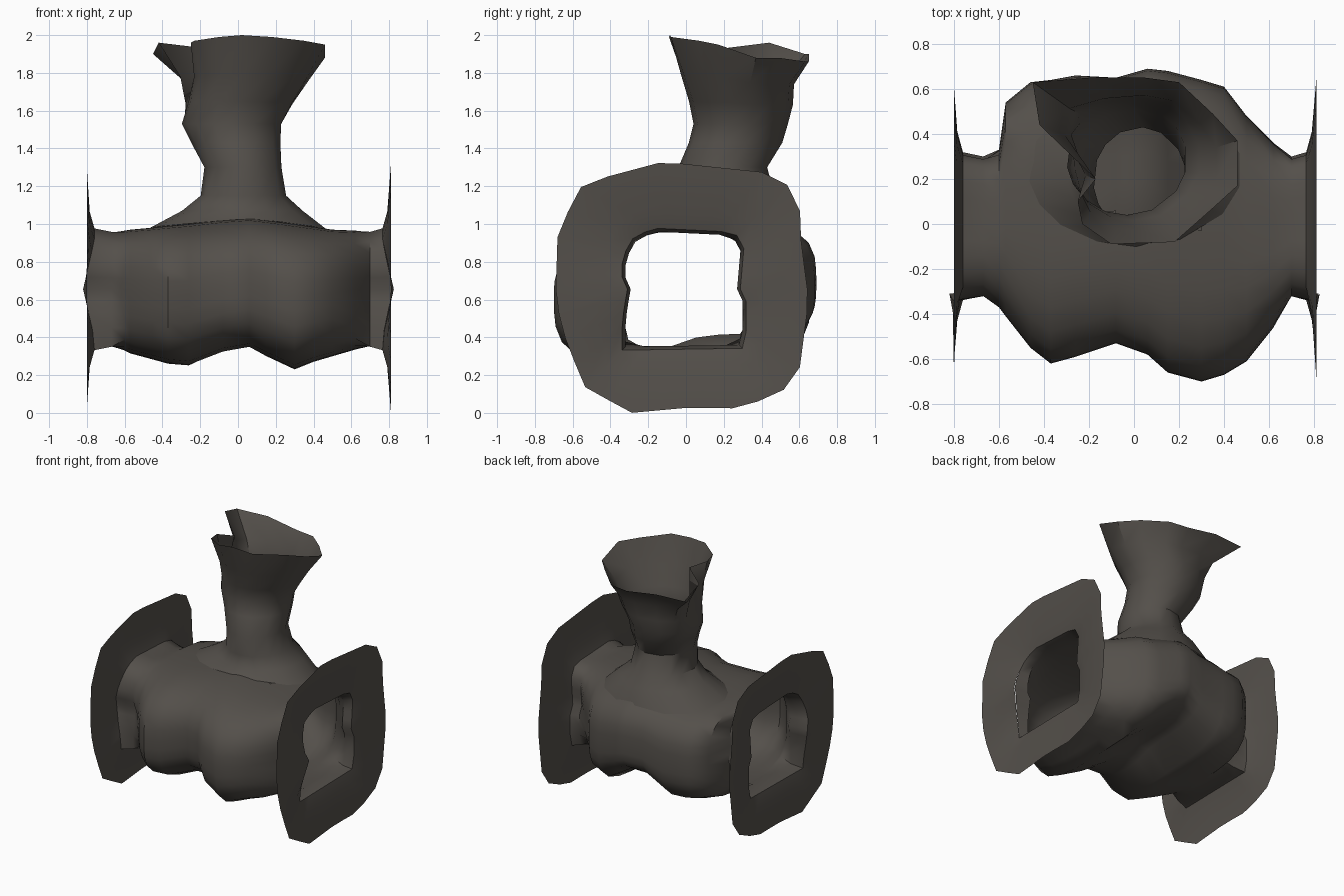
import bpy, bmesh, math
from mathutils import Vector
from mathutils.bvhtree import BVHTree

if "Cube" in bpy.data.objects:
    bpy.data.objects.remove(bpy.data.objects["Cube"])

mat = bpy.data.materials.new("dark warm grey")
mat.diffuse_color = (0.088, 0.079, 0.069, 1)
mat.use_nodes = True
mat.node_tree.nodes["Principled BSDF"].inputs["Base Color"].default_value = mat.diffuse_color
N = 32
ANGLES = [2 * math.pi * i / N for i in range(N)]
CY, CZ = -0.015, 0.655


def loft(bm, rings):
    """Join equal-length closed rings with quads."""
    vs = [[bm.verts.new(p) for p in r] for r in rings]
    for a, b in zip(vs, vs[1:]):
        n = len(a)
        for i in range(n):
            j = (i + 1) % n
            bm.faces.new((a[i], a[j], b[j], b[i]))


def finish(bm, name, angle=40):
    me = bpy.data.meshes.new(name)
    bm.to_mesh(me)
    bm.free()
    me.materials.append(mat)
    ob = bpy.data.objects.new(name, me)
    bpy.context.collection.objects.link(ob)
    bpy.ops.object.select_all(action='DESELECT')
    ob.select_set(True)
    bpy.context.view_layer.objects.active = ob
    bpy.ops.object.shade_smooth_by_angle(angle=math.radians(angle))
    return ob


def radius(poly, t):
    """Distance from the pipe axis to a (y, z) outline along angle t."""
    c, s = math.cos(t), math.sin(t)
    best = 0
    for (y0, z0), (y1, z1) in zip(poly, poly[1:] + poly[:1]):
        ay, az, ey, ez = y0 - CY, z0 - CZ, y1 - y0, z1 - z0
        d = c * ez - s * ey
        if abs(d) < 1e-9:
            continue
        r, u = (ay * ez - az * ey) / d, (ay * s - az * c) / d
        if r > 0 and -1e-6 <= u <= 1 + 1e-6:
            best = max(best, r)
    return best


def outline(poly, x, k=1.0, bulge=0.0):
    """Ring at x; bulge pushes its front edge outward along the pipe."""
    out = []
    for t in ANGLES:
        r = k * radius(poly, t)
        y, z = r * math.cos(t), r * math.sin(t)
        push = bulge * max(0, 1 - abs(z) / .26) if y < 0 else 0
        out.append(Vector((x + math.copysign(push, x), CY + y, CZ + z)))
    return out


# Outlines of the end opening and of the flange rim
hole = [(.3, .36), (.3, .6), (.27, .65), (.29, .88), (.24, .94), (-.17, .96),
        (-.28, .9), (-.32, .8), (-.32, .7), (-.29, .65), (-.31, .57), (-.33, .35)]
rim = [(.23, .02), (.49, .09), (.6, .22), (.65, .6), (.61, .9), (.6, 1.16),
       (.45, 1.27), (-.12, 1.33), (-.42, 1.25), (-.57, 1.19), (-.68, .94),
       (-.69, .62), (-.66, .45), (-.54, .14), (-.29, 0), (.04, .03)]

# Lumpy body: x, front y, back y, bottom z, top z
sections = [(-.6, -.37, .33, .33, .965), (-.57, -.41, .54, .315, .97),
            (-.46, -.55, .63, .285, .98), (-.37, -.62, .64, .26, .99),
            (-.26, -.59, .66, .25, 1.0), (-.08, -.53, .65, .32, 1.02),
            (.06, -.58, .69, .345, 1.03), (.15, -.66, .68, .3, 1.02),
            (.3, -.70, .64, .23, 1.0), (.4, -.67, .61, .27, .985),
            (.5, -.61, .48, .30, .97), (.62, -.46, .36, .335, .965)]


def body_ring(x, yf, yb, zb, zt):
    a, b, out = (yb - yf) / 2, (zt - zb) / 2, []
    for t in ANGLES:
        # rounder at the front top, boxier elsewhere
        n = 2.7 if math.cos(t) < 0 < math.sin(t) else 3.4
        c, s = a * math.cos(t), b * math.sin(t)
        r = (abs(c / a) ** n + abs(s / b) ** n) ** (-1 / n)
        y, z = (yf + yb) / 2 + r * c, (zb + zt) / 2 + r * s
        # the floor rises towards the back in the middle
        if z < .6:
            z += .075 * math.exp(-(x / .2) ** 2) * min(1, max(0, (y + .1) / .2)) * (.6 - z) / .25
        out.append(Vector((x, y, z)))
    return out


bm = bmesh.new()
loft(bm, [outline(hole, -.76, 1.06, .06), outline(hole, -.67)]
     + [body_ring(*s) for s in sections]
     + [outline(hole, .7), outline(hole, .765, 1.06, .055)])
bm.faces.ensure_lookup_table()
tree = BVHTree.FromBMesh(bm)

# Open the body under the neck
NX, NY = .02, .24
cut = [f for f in bm.faces if f.calc_center_median().z > .8 and
       ((f.calc_center_median().x - NX) / .33) ** 2
       + ((f.calc_center_median().y - NY) / .25) ** 2 < 1]
bmesh.ops.delete(bm, geom=cut, context='FACES')
bmesh.ops.recalc_face_normals(bm, faces=bm.faces)
finish(bm, "pipe_body", 50)

# Flanges: thin sheets flaring from the body ends to the rim
for side, x0, x1, k in ((-1, .76, .80, .955), (1, .765, .81, 1.0)):
    bm = bmesh.new()
    rings = [outline(hole, side * x0, 1.06, .06),
             outline(hole, side * (x0 + .025), 1.35, .02),
             outline(rim, side * x1, k)]
    loft(bm, rings if side > 0 else rings[::-1])
    finish(bm, "left_flange" if side < 0 else "right_flange", 30)

# Neck and funnel: dented rim on top, elliptical rings below
lip = [(.46, .37, 1.88), (.35, .49, 1.88), (.2, .63, 1.86), (.05, .65, 1.86),
       (-.2, .65, 1.9), (-.45, .63, 1.9), (-.42, .44, 1.96), (-.17, .2, 1.93),
       (-.25, .1, 1.96), (-.23, 0, 1.97), (-.1, -.09, 1.99), (.02, -.085, 2.0),
       (.18, -.08, 1.99), (.35, .07, 1.97), (.46, .17, 1.95)]
turn = []
for i, (x, y, z) in enumerate(lip):
    even = .2 + 2 * math.pi * i / len(lip)
    a = math.atan2(y - .27, x - .05) % (2 * math.pi)
    turn.append((even + (a if a > 0 else a + 2 * math.pi)) / 2)


def neck_ring(x0, x1, y0, y1, z, mix=0.0):
    """Ellipse ring; mix pulls its plan shape towards the dented lip."""
    out = []
    for t, q in zip(turn, lip):
        p = Vector(((x0 + x1) / 2 + (x1 - x0) / 2 * math.cos(t),
                    (y0 + y1) / 2 + (y1 - y0) / 2 * math.sin(t), z))
        out.append(p.lerp(Vector(q), mix))
    return out


skirt = neck_ring(-.47, .48, -.1, .58, 0)
for p in skirt:
    hit = tree.ray_cast(Vector((p.x, p.y, 3)), Vector((0, 0, -1)))[0]
    p.z = hit.z + .002 if hit else .95
rings = [skirt, neck_ring(-.3, .35, -.05, .53, 1.07),
         neck_ring(-.2, .26, -.03, .47, 1.15), neck_ring(-.18, .235, -.04, .43, 1.3),
         neck_ring(-.25, .23, .015, .51, 1.43), neck_ring(-.3, .235, .04, .54, 1.53),
         neck_ring(-.28, .27, .03, .555, 1.6, .12),
         neck_ring(-.25, .31, .01, .52, 1.66, .4),
         [Vector(q) for q in lip]]
bm = bmesh.new()
loft(bm, rings)
finish(bm, "funnel_neck", 40)
